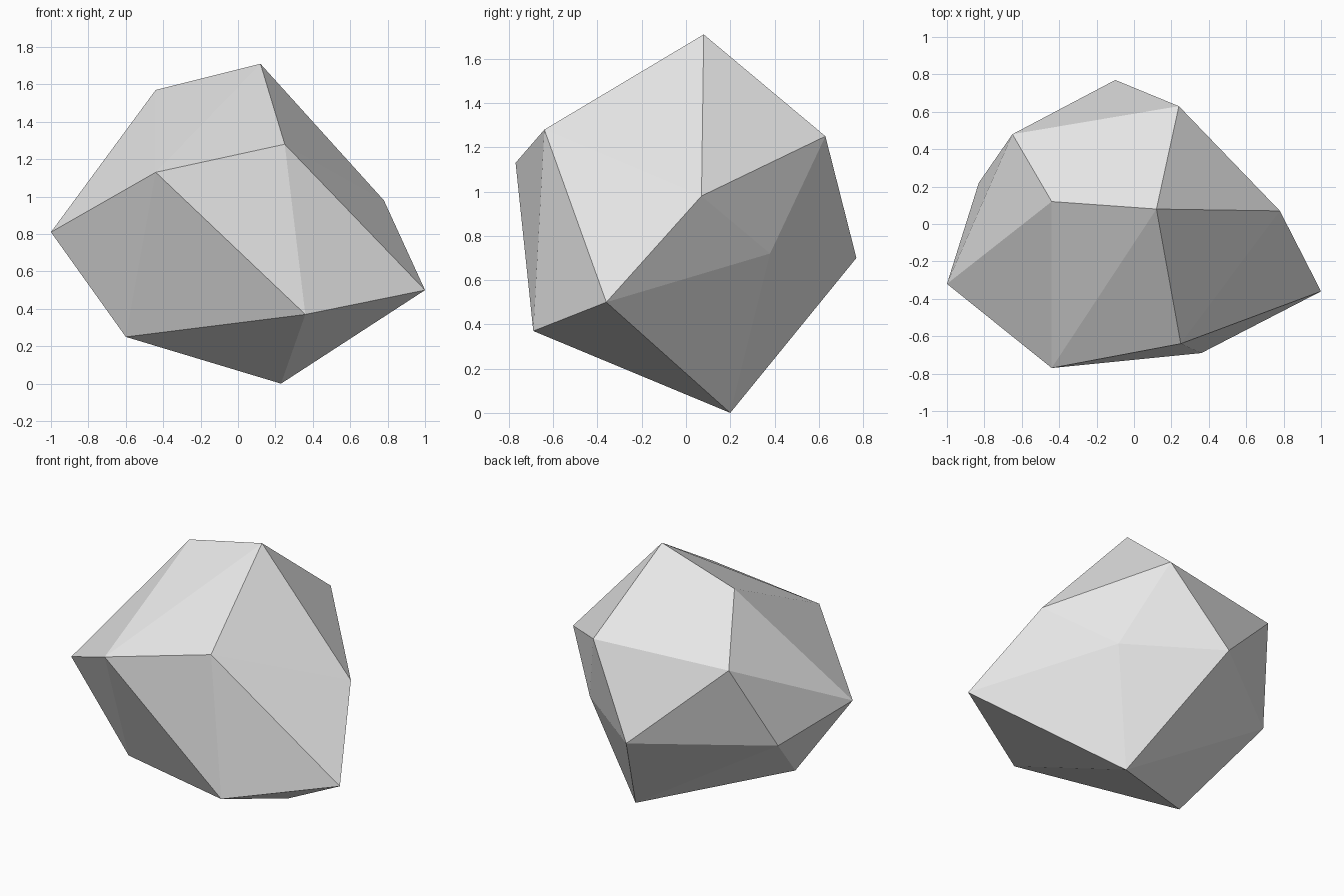
import bpy
import bmesh

cube = bpy.data.objects.get("Cube")
if cube:
    bpy.data.objects.remove(cube, do_unlink=True)


def flat_material(name, colour):
    mat = bpy.data.materials.new(name)
    mat.use_nodes = True
    mat.diffuse_color = colour
    mat.node_tree.nodes["Principled BSDF"].inputs["Base Color"].default_value = colour
    return mat


# Corners of the faceted stone, from the crown down to the foot
crown = [(0.12, 0.08, 1.71), (-0.44, 0.12, 1.57)]
shoulder = [(0.25, -0.64, 1.28), (0.24, 0.63, 1.25),
            (-0.65, 0.48, 1.22), (-0.44, -0.77, 1.13)]
waist = [(0.78, 0.07, 0.98), (-1.0, -0.32, 0.81), (0.44, 0.38, 0.72),
         (-0.10, 0.77, 0.70), (-0.83, 0.22, 0.67), (1.0, -0.36, 0.50)]
foot = [(0.36, -0.69, 0.37), (-0.60, -0.29, 0.25), (0.23, 0.20, 0.0)]

# Stone body: convex shell stretched over the corners, flat shaded
bm = bmesh.new()
for corner in crown + shoulder + waist + foot:
    bm.verts.new(corner)
bmesh.ops.convex_hull(bm, input=bm.verts[:])
bmesh.ops.recalc_face_normals(bm, faces=bm.faces[:])
for face in bm.faces:
    face.smooth = False

mesh = bpy.data.meshes.new("rock")
bm.to_mesh(mesh)
bm.free()
mesh.materials.append(flat_material("stone grey", (0.8, 0.8, 0.8, 1.0)))

rock = bpy.data.objects.new("rock", mesh)
bpy.context.collection.objects.link(rock)
